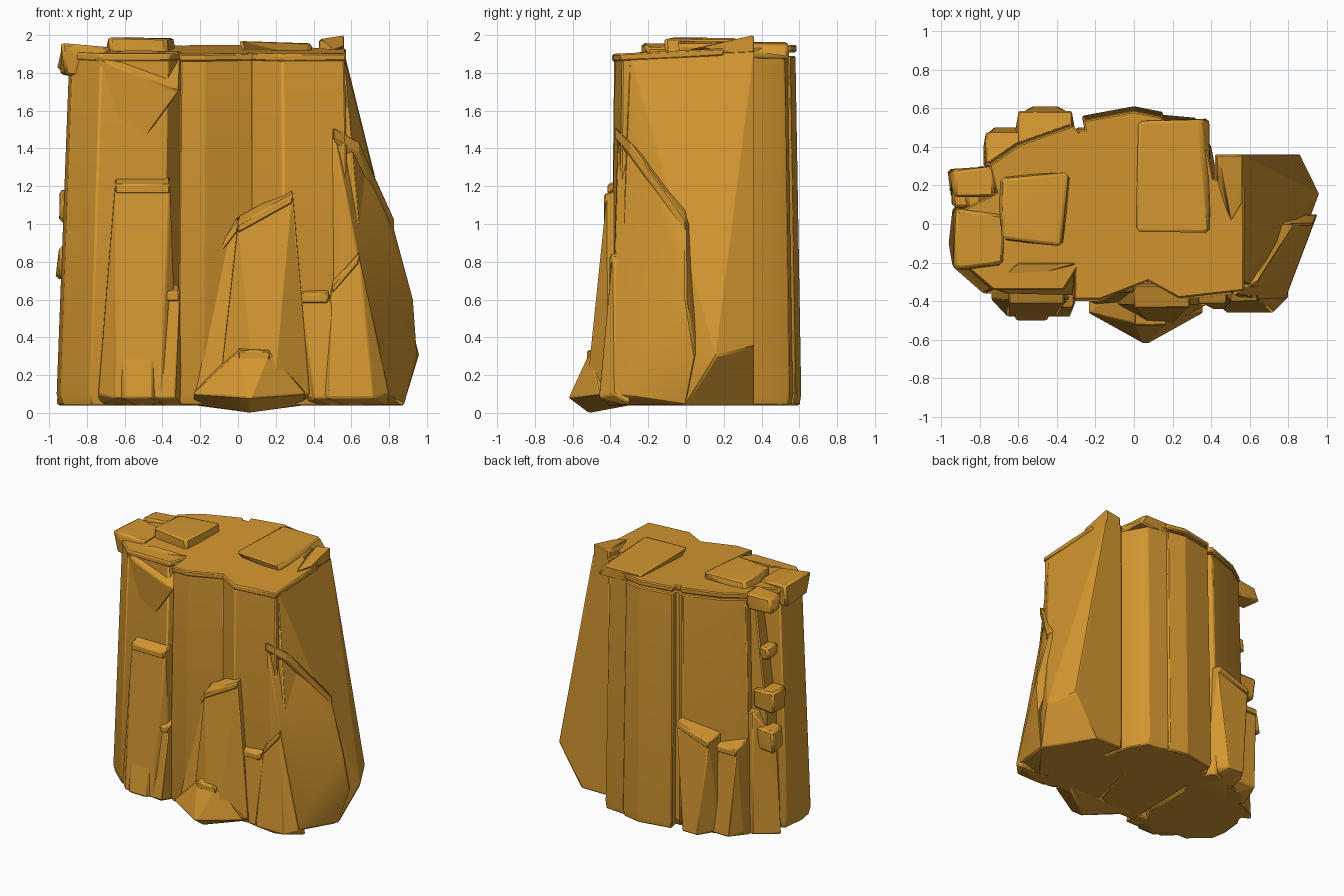
import bpy
import bmesh
import random
from mathutils import Vector

random.seed(4)

cube = bpy.data.objects.get("Cube")
if cube:
    bpy.data.objects.remove(cube, do_unlink=True)

# Shared landmarks
TOP = 1.92      # height of the plateau
FOOT = .04      # height of the worn underside
CLIFF = .56     # right edge of the plateau
FRONT = -.36    # front face of the cliff
BACK = .36      # flat back of the right slab

# Single ochre rock material
OCHRE = (.66, .31, .03, 1)
rock = bpy.data.materials.new("ochre_rock")
rock.use_nodes = True
rock.diffuse_color = OCHRE
shader = next(node for node in rock.node_tree.nodes if node.type == "BSDF_PRINCIPLED")
shader.inputs["Base Color"].default_value = OCHRE
shader.inputs["Roughness"].default_value = .9

parts = []


def boulder(name, points, bevel=.008):
    """Faceted rock: the convex hull around a few corners, with chipped edges."""
    bm = bmesh.new()
    for point in points:
        bm.verts.new(point)
    bmesh.ops.convex_hull(bm, input=bm.verts[:])
    loose = [vert for vert in bm.verts if not vert.link_faces]
    bmesh.ops.delete(bm, geom=loose, context="VERTS")
    bmesh.ops.dissolve_limit(bm, angle_limit=.04, verts=bm.verts[:], edges=bm.edges[:])
    bmesh.ops.recalc_face_normals(bm, faces=bm.faces[:])
    mesh = bpy.data.meshes.new(name)
    bm.to_mesh(mesh)
    bm.free()
    mesh.materials.append(rock)
    obj = bpy.data.objects.new(name, mesh)
    bpy.context.collection.objects.link(obj)
    chip = obj.modifiers.new("chipped_edges", "BEVEL")
    chip.width = bevel
    chip.segments = 1
    chip.limit_method = "ANGLE"
    chip.angle_limit = .6
    parts.append(obj)


def scaled(outline, factor):
    """Outline grown or shrunk about its own middle."""
    middle = sum((Vector(p) for p in outline), Vector((0, 0))) / len(outline)
    return [middle.lerp(Vector(p), factor) for p in outline]


def pillar(name, outline, taper):
    """Tall column leaning in towards the middle, with a thin overhanging rim."""
    crown = [(x * taper, y * taper) for x, y in outline]
    boulder(name,
            [(x, y, FOOT) for x, y in scaled(outline, .95)]
            + [(x, y, FOOT + .06) for x, y in outline]
            + [(x, y, TOP - .03) for x, y in crown])
    rim = scaled(crown, 1.03)
    boulder(name + "_rim",
            [(x, y, TOP + y * .05 - drop) for x, y in rim for drop in (0, .04)])


def buttress(name, top, foot, height, reach, slant=0, pinch=.2, wall=-.3, base=FOOT):
    """Wedge leaning on the cliff: narrow ledge on top, wider nose at the foot."""
    left, right = top
    foot_left, foot_right = foot
    lip, nose = reach
    inset = (foot_right - foot_left) * pinch
    low, high = height - slant, height + slant
    ledge = [(left, wall, low + .04), (right, wall, high + .04),
             (left, lip, low), (right, lip, high)]
    boulder(name, ledge + [
        (foot_left, wall, FOOT), (foot_right, wall, FOOT),
        (foot_left, (wall + nose) / 2, FOOT + .06),
        (foot_right, (wall + nose) / 2, FOOT + .06),
        (foot_left + inset, nose, FOOT + .04), (foot_right - inset, nose, FOOT + .04),
        ((foot_left + foot_right) / 2, (wall + nose * 2) / 3, base)])
    out = .015 if lip > wall else -.015
    boulder(name + "_ledge",
            [(x, y + out, z + lift) for x, y, z in ledge for lift in (-.04, .01)])


def stone(name, centre, size):
    """Loose lump with uneven corners."""
    boulder(name, [
        [c + s * d * random.uniform(.7, 1) for c, s, d in zip(centre, size, (i, j, k))]
        for i in (-1, 1) for j in (-1, 1) for k in (-1, 1)], .015)


# Pillars standing side by side across the front
pillar("left_pillar",
       [(-.96, -.1), (-.94, -.22), (-.78, FRONT), (-.4, FRONT),
        (-.3, -.2), (-.3, .3), (-.7, .2), (-.94, .08)], .93)
pillar("middle_pillar",
       [(-.32, -.4), (-.18, -.4), (.08, -.3), (.3, .5), (-.3, .5)], .95)
pillar("right_pillar",
       [(.07, -.3), (.25, -.4), (.6, FRONT), (.6, .2), (.2, .3)], .94)

# Pillars along the back
pillar("back_middle_pillar",
       [(-.27, .56), (0, .61), (.15, .58), (.2, .2), (-.2, .2)], .95)
pillar("back_right_pillar",
       [(.1, .57), (.32, .55), (.4, .4), (.45, .15), (.1, .1)], .95)
pillar("back_left_pillar",
       [(-.78, .32), (-.62, .43), (-.34, .53), (-.2, .4), (-.4, 0), (-.7, 0)], .95)

# Sloping slab on the right, flat at the back and undercut at the base
boulder("right_slab", [
    (.42, BACK, TOP), (CLIFF, BACK, TOP), (CLIFF, -.3, TOP - .03), (.42, -.2, TOP - .03),
    (.86, BACK, .35), (.96, .16, .3), (.9, 0, .3), (.7, FRONT, .3),
    (.42, BACK, FOOT), (.66, BACK, FOOT), (.88, 0, FOOT), (.6, FRONT, FOOT)])
boulder("right_buttress", [
    (.5, FRONT, 1.5), (.68, -.2, 1.3), (.82, 0, 1), (.7, .05, 1), (.5, 0, 1.3),
    (.93, 0, .6), (.95, .05, .3), (.88, 0, FOOT),
    (.78, -.4, .1), (.6, -.4, FOOT), (.5, FRONT, .1)])
boulder("right_buttress_ledge", [
    (x, y, z + lift) for x, y, z in
    [(.5, -.38, 1.5), (.64, -.3, 1.42), (.7, -.2, 1.28), (.83, 0, 1), (.7, 0, 1.1)]
    for lift in (-.05, .02)])

# Buttresses along the front
buttress("right_front_buttress", (.5, .64), (.4, .8), .75, (-.39, -.46), slant=.08)
buttress("right_front_rib", (.33, .48), (.34, .65), .62, (-.4, -.44))
buttress("centre_buttress", (0, .29), (-.1, .38), 1.07, (-.42, -.53), slant=.08, pinch=.4)
buttress("centre_foot", (0, .17), (-.24, .36), .32, (-.51, -.62), pinch=.48, base=0)
buttress("centre_left_rib", (-.15, 0), (-.28, .1), .9, (-.34, -.42), slant=.1)
buttress("left_step", (-.65, -.36), (-.74, -.32), 1.2, (-.4, -.48))
buttress("left_step_rib", (-.4, -.31), (-.46, -.3), .63, (-.42, -.48))
buttress("left_low_rib", (-.62, -.45), (-.66, -.4), .56, (-.42, -.5))

# Step behind the back left pillar
buttress("back_left_step", (-.77, -.52), (-.78, -.5), .75, (.46, .5), wall=.3)
buttress("back_left_inner_step", (-.6, -.32), (-.62, -.3), .86, (.57, .61),
         slant=.05, pinch=.3, wall=.3)

# Sloping brow under the front left rim
boulder("left_brow", [
    (-.75, -.33, TOP - .03), (-.66, FRONT, 1.84), (-.31, -.37, 1.7), (-.3, -.2, TOP),
    (-.6, -.2, TOP), (-.6, -.32, 1.3)])

# Crack in the left side, with stones wedged in it
boulder("crack_back", [
    (x, y, z) for z, reach in ((FOOT, -.9), (1, -.86), (TOP - .06, -.76))
    for x, y in ((reach, 0), (reach, .22), (-.5, 0), (-.5, .25))])
boulder("crack_side", [
    (x, y, z) for z, reach in ((FOOT, -.96), (.75, -.92), (1, -.8))
    for x, y in ((reach, .18), (-.8, .3), (-.6, .3), (-.6, 0))])
stone("crack_stone_low", (-.87, .2, .8), (.1, .09, .1))
stone("crack_stone_middle", (-.85, .17, 1.1), (.1, .1, .1))
stone("crack_stone_high", (-.8, .15, 1.45), (.08, .08, .06))

# Lumps on the plateau
stone("left_top_lump", (-.81, -.08, 1.86), (.14, .16, .1))
stone("left_back_lump", (-.83, .21, 1.87), (.13, .09, .07))
stone("left_swell", (-.52, .08, TOP), (.2, .2, .07))
stone("right_swell", (.2, .25, TOP), (.2, .3, .05))
boulder("right_top_lump", [
    (.43, .2, TOP), (CLIFF, .1, TOP + .02), (.5, 0, TOP),
    (.43, BACK, TOP + .06), (CLIFF, BACK, 2), (CLIFF, BACK, TOP - .05), (.43, BACK, TOP - .05)])

# Soft facets with crisp ridges
bpy.ops.object.select_all(action="DESELECT")
for obj in parts:
    obj.select_set(True)
bpy.context.view_layer.objects.active = parts[0]
bpy.ops.object.shade_smooth_by_angle(angle=.35)
